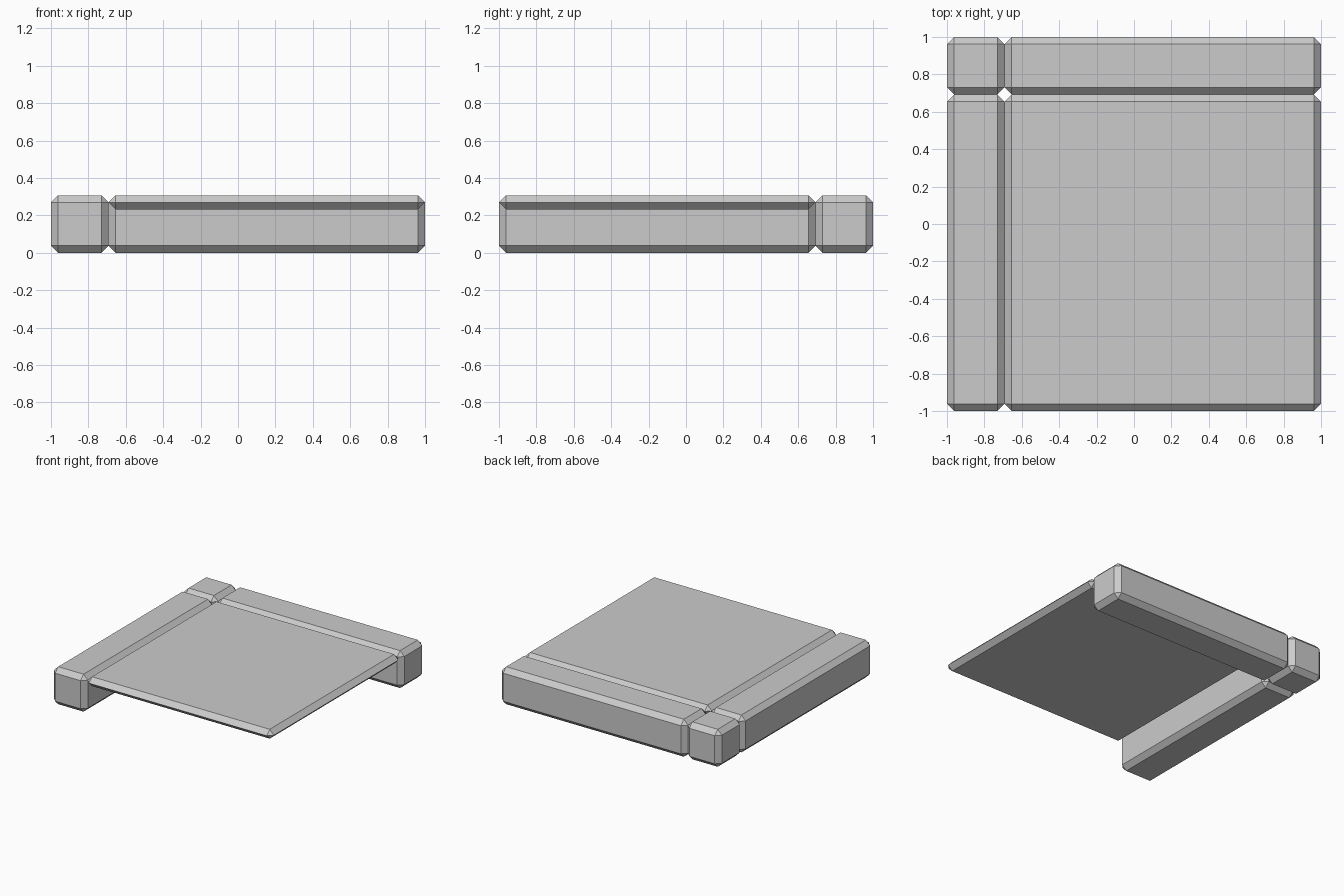
import bpy
import bmesh

if "Cube" in bpy.data.objects:
    bpy.data.objects.remove(bpy.data.objects["Cube"])

U = 1 / 13          # module: the model is 26 modules wide
CHAMFER = 0.5 * U
SPLIT = 9 * U       # grooves lie at x = -SPLIT and y = SPLIT
HEIGHT = 4 * U


def chamfered_box(name, low, high):
    """Box between two corners with every edge cut at 45 degrees."""
    bm = bmesh.new()
    bmesh.ops.create_cube(bm, size=1)
    for v in bm.verts:
        v.co = [a + (b - a) * (c + 0.5) for a, b, c in zip(low, high, v.co)]
    bmesh.ops.bevel(bm, geom=bm.edges[:], offset=CHAMFER, offset_type='OFFSET',
                    segments=1, affect='EDGES', profile=0.5, clamp_overlap=False)
    # The thin panel's bevels meet in a single line
    bmesh.ops.remove_doubles(bm, verts=bm.verts[:], dist=1e-4)
    bmesh.ops.recalc_face_normals(bm, faces=bm.faces[:])
    mesh = bpy.data.meshes.new(name)
    bm.to_mesh(mesh)
    bm.free()
    obj = bpy.data.objects.new(name, mesh)
    bpy.context.collection.objects.link(obj)
    return obj


# Raised-depth rim: corner block and two beams
chamfered_box("corner_block", (-1, SPLIT, 0), (-SPLIT, 1, HEIGHT))
chamfered_box("left_beam", (-1, -1, 0), (-SPLIT, SPLIT, HEIGHT))
chamfered_box("back_beam", (-SPLIT, SPLIT, 0), (1, 1, HEIGHT))

# Thin panel flush with the top of the beams
chamfered_box("top_panel", (-SPLIT, -1, HEIGHT - U), (1, SPLIT, HEIGHT))
